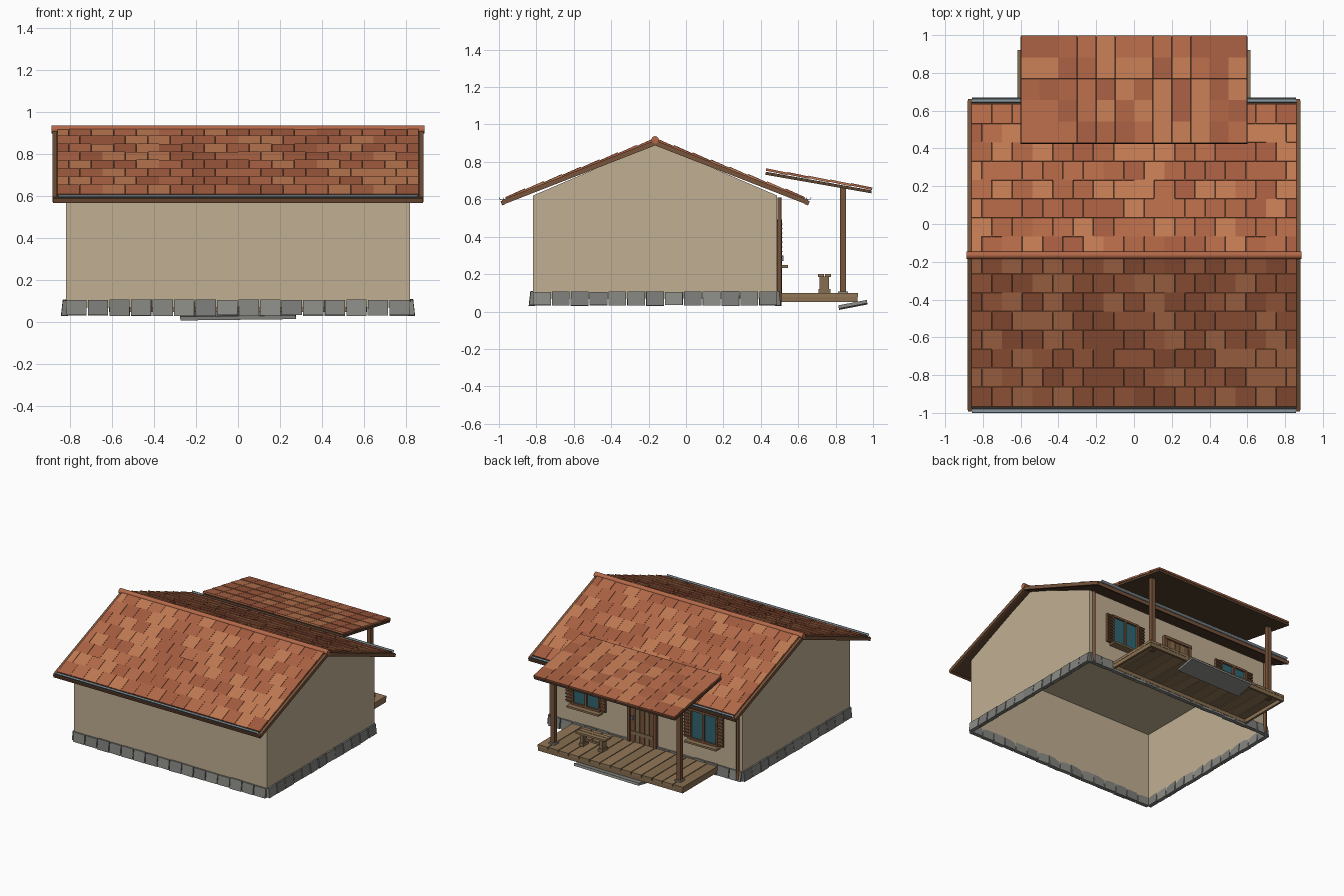
import bpy, bmesh, math, random
from mathutils import Matrix, Vector

if "Cube" in bpy.data.objects:
    bpy.data.objects.remove(bpy.data.objects["Cube"])
random.seed(4)


def mat(name, r, g, b):
    m = bpy.data.materials.new(name)
    m.diffuse_color = (r, g, b, 1)
    m.use_nodes = True
    m.node_tree.nodes["Principled BSDF"].inputs["Base Color"].default_value = m.diffuse_color
    return m


WALL = mat("plaster", .53, .43, .29)
DARK = mat("dark_wood", .10, .055, .03)
BROWN = mat("brown_wood", .19, .09, .045)
DECK = [mat("deck_%d" % i, .24 + .025 * i, .155 + .016 * i, .08 + .008 * i) for i in range(3)]
TILES = [mat("tile_%d" % i, *c) for i, c in enumerate(
    [(.45, .14, .065), (.36, .105, .05), (.52, .19, .085), (.40, .12, .055)])]
STONE = [mat("stone_%d" % i, .2 + .03 * i, .2 + .03 * i, .19 + .025 * i) for i in range(3)]
METAL = mat("gutter_metal", .22, .27, .30)
GLASS = mat("teal_glass", .03, .13, .16)
I = Matrix.Identity(4)


def box(bm, x, y, z, M=I, mi=0, taper=1.0):
    """Box between ranges x, y, z; taper narrows the top."""
    c = Vector(((x[0] + x[1]) / 2, (y[0] + y[1]) / 2, (z[0] + z[1]) / 2))
    r = bmesh.ops.create_cube(bm, size=1)
    for v in r["verts"]:
        k = taper if v.co.z > 0 else 1
        p = Vector((v.co.x * (x[1] - x[0]), v.co.y * k * (y[1] - y[0]), v.co.z * (z[1] - z[0])))
        v.co = M @ (p + c)
    for f in {f for v in r["verts"] for f in v.link_faces}:
        f.material_index = mi
    return r["verts"]


def finish(bm, name, *mats):
    me = bpy.data.meshes.new(name)
    bmesh.ops.recalc_face_normals(bm, faces=bm.faces)
    bm.to_mesh(me)
    bm.free()
    for m in mats:
        me.materials.append(m)
    ob = bpy.data.objects.new(name, me)
    bpy.context.collection.objects.link(ob)
    return ob


def rod(name, p, q, r, n, m):
    p, q = Vector(p), Vector(q)
    bm = bmesh.new()
    M = Matrix.Translation((p + q) / 2) @ (q - p).to_track_quat('Z', 'Y').to_matrix().to_4x4()
    bmesh.ops.create_cone(bm, cap_ends=True, segments=n, radius1=r, radius2=r, depth=(q - p).length, matrix=M)
    ob = finish(bm, name, m)
    for f in ob.data.polygons:
        f.use_smooth = len(f.vertices) == 4
    return ob


# Walls: box open underneath, with a gable prism on top
Y0, Y1, YR = -.818, .487, -.165
bm = bmesh.new()
box(bm, (-.82, .82), (Y0, Y1), (.07, .62))
bmesh.ops.delete(bm, geom=[f for f in bm.faces if f.calc_center_median().z < .1], context='FACES_ONLY')
finish(bm, "walls", WALL)
bm = bmesh.new()
f = bm.faces.new([bm.verts.new((-.82, y, z)) for y, z in ((Y0, .62), (Y1, .62), (YR, .9))])
ext = bmesh.ops.extrude_face_region(bm, geom=[f])["geom"]
bmesh.ops.translate(bm, vec=(1.64, 0, 0), verts=[e for e in ext if isinstance(e, bmesh.types.BMVert)])
finish(bm, "gable", WALL)

# Foundation stones around the walls
bm = bmesh.new()
cy = (Y0 + Y1) / 2
for ang, half, off, n in ((0, .82, .6525, 16), (180, .82, .6525, 16), (90, .655, .82, 13), (-90, .655, .82, 13)):
    R = Matrix.Translation((0, cy, 0)) @ Matrix.Rotation(math.radians(ang), 4, 'Z')
    w = 2 * half / n
    for i in range(n):
        x = -half + w * (i + .5)
        M = R @ Matrix.Translation((x, -off - .006, .07)) @ Matrix.Rotation(random.uniform(-.05, .05), 4, 'Z')
        h = .037 + random.uniform(-.002, .003)
        box(bm, (-w * .47, w * .47), (-.015, .015), (-h, h), M, random.randrange(3), .4)
finish(bm, "foundation_stones", *STONE)

# Main roof: two mirrored slopes, each with boards, tiles, rake boards and gutter
A = math.atan2(.325, .835)
for s, nm in ((1, "porch_side"), (-1, "front")):
    M = Matrix.Translation((0, YR, .92)) @ Matrix.Rotation(-s * A, 4, 'X')
    yr = lambda a, b: (a, b) if s > 0 else (-b, -a)
    bm = bmesh.new()
    box(bm, (-.87, .87), yr(0, .885), (-.026, -.011), M)
    box(bm, (-.88, .88), yr(.87, .89), (-.032, -.008), M, 1)
    for x in (-.872, .872):
        box(bm, (x - .01, x + .01), yr(0, .88), (-.03, -.004), M, 1)
    finish(bm, "roof_boards_" + nm, DARK, BROWN)
    bm = bmesh.new()
    rows, cols = 8, 16
    pitch, w = .855 / rows, 1.72 / cols
    for r in range(rows):
        for c in range(-1, cols):
            a = -.86 + w * (c + (1 if r % 2 else .5))
            x0, x1 = max(a, -.86), min(a + w, .86)
            if x1 - x0 < .01:
                continue
            T = M @ Matrix.Translation((0, s * pitch * (r + .5), 0)) @ Matrix.Rotation(-s * .05, 4, 'X')
            T = T @ Matrix.Translation((0, 0, random.uniform(-.001, .001)))
            box(bm, (x0 + .001, x1 - .001), (-pitch * .53, pitch * .53), (-.008, .005), T, random.randrange(4))
    finish(bm, "roof_tiles_" + nm, *TILES)
    # Half-round gutter trough
    bm = bmesh.new()
    prof = [(.014 * math.cos(math.pi * k / 8), -.014 * math.sin(math.pi * k / 8)) for k in range(9)]
    prof += [(.011 * math.cos(math.pi * k / 8), -.011 * math.sin(math.pi * k / 8)) for k in range(8, -1, -1)]
    f = bm.faces.new([bm.verts.new((-.858, YR + s * .821 + a, .609 + b)) for a, b in prof])
    ext = bmesh.ops.extrude_face_region(bm, geom=[f])["geom"]
    bmesh.ops.translate(bm, vec=(1.716, 0, 0), verts=[e for e in ext if isinstance(e, bmesh.types.BMVert)])
    finish(bm, "gutter_" + nm, METAL)
rod("ridge_cap", (-.887, YR, .918), (.887, YR, .918), .02, 12, TILES[0])
for x, nm in ((-.79, "left"), (.79, "right")):
    rod("downspout_" + nm, (x, .5, .04), (x, .5, .61), .011, 8, BROWN)

# Porch roof
M = Matrix.Translation((0, .43, .765)) @ Matrix.Rotation(-math.atan2(.1, .57), 4, 'X')
bm = bmesh.new()
box(bm, (-.6, .6), (0, .575), (-.034, -.018), M)
finish(bm, "porch_roof_boards", DARK)
bm = bmesh.new()
for r in range(5):
    T = M @ Matrix.Translation((0, .115 * (r + .5), -.006)) @ Matrix.Rotation(-.03, 4, 'X')
    for c in range(12):
        box(bm, (-.599 + .1 * c, -.501 + .1 * c), (-.0585, .0585), (-.008, .005), T, random.randrange(4))
finish(bm, "porch_roof_tiles", *TILES)

# Deck planks and frame
bm = bmesh.new()
n = 14
for i in range(n):
    x = -.62 + 1.24 * i / n
    box(bm, (x + .003, x + 1.24 / n - .003), (.495, .92), (.078, .098), I, i * 2 % 3)
for y in (.5, .91):
    box(bm, (-.615, .615), (y - .008, y + .008), (.05, .08))
for x in (-.607, .607):
    box(bm, (x - .008, x + .008), (.5, .915), (.05, .08), I, 1)
finish(bm, "deck", *DECK)

# Porch posts with small base plates
for x, nm in ((-.535, "left"), (.535, "right")):
    bm = bmesh.new()
    box(bm, (x - .016, x + .016), (.824, .856), (.07, .66))
    box(bm, (x - .026, x + .026), (.814, .866), (.096, .108), I, 1)
    finish(bm, "porch_post_" + nm, BROWN, STONE[2])

# Tilted stone step
M = Matrix.Translation((0, .89, .035)) @ Matrix.Rotation(.19, 4, 'X') @ Matrix.Rotation(-.012, 4, 'Y')
bm = bmesh.new()
box(bm, (-.275, .275), (-.075, .08), (-.009, .009), M)
finish(bm, "stone_step", STONE[2])

# Bench
bm = bmesh.new()
for y in (.705, .742):
    box(bm, (.145, .395), (y, y + .033), (.185, .2))
for x in (.175, .34):
    box(bm, (x, x + .025), (.715, .765), (.1, .186), I, 1)
    box(bm, (x - .006, x + .031), (.708, .772), (.098, .12), I, 1)
box(bm, (.18, .36), (.732, .748), (.135, .15), I, 1)
finish(bm, "bench", DECK[2], DECK[0])

# Plank door with frame, battens and handle
bm = bmesh.new()
for i in range(5):
    x = -.08 + .04 * i
    box(bm, (x + .0015, x + .0385), (.48, .503), (.1, .47), I, i % 2)
for z in (.17, .4):
    box(bm, (-.075, .115), (.5, .51), (z - .013, z + .013), I, 1)
for x in (-.092, .132):
    box(bm, (x - .012, x + .012), (.48, .512), (.095, .49))
box(bm, (-.104, .144), (.48, .514), (.47, .492))
box(bm, (.095, .105), (.5, .522), (.27, .3), I, 2)
finish(bm, "door", BROWN, DECK[0], METAL)

# Windows with mullion, louvred shutters and sill
for cx, nm in ((-.5, "left"), (.5, "right")):
    bm = bmesh.new()
    box(bm, (cx - .11, cx + .11), (.48, .494), (.26, .475), I, 1)
    for x in (-.112, 0, .112):
        box(bm, (cx + x - .007, cx + x + .007), (.48, .507), (.25, .485))
    for z in (.255, .478):
        box(bm, (cx - .119, cx + .119), (.48, .507), (z - .008, z + .008))
    box(bm, (cx - .135, cx + .135), (.48, .545), (.234, .248), I, 2)
    for s in (-1, 1):
        sx = cx + s * .144
        box(bm, (sx - .022, sx + .022), (.482, .503), (.255, .482))
        for k in range(9):
            T = Matrix.Translation((sx, .506, .27 + .0245 * k)) @ Matrix.Rotation(.45, 4, 'X')
            box(bm, (-.025, .025), (-.006, .01), (-.004, .004), T)
    finish(bm, "window_" + nm, BROWN, GLASS, DECK[1])
